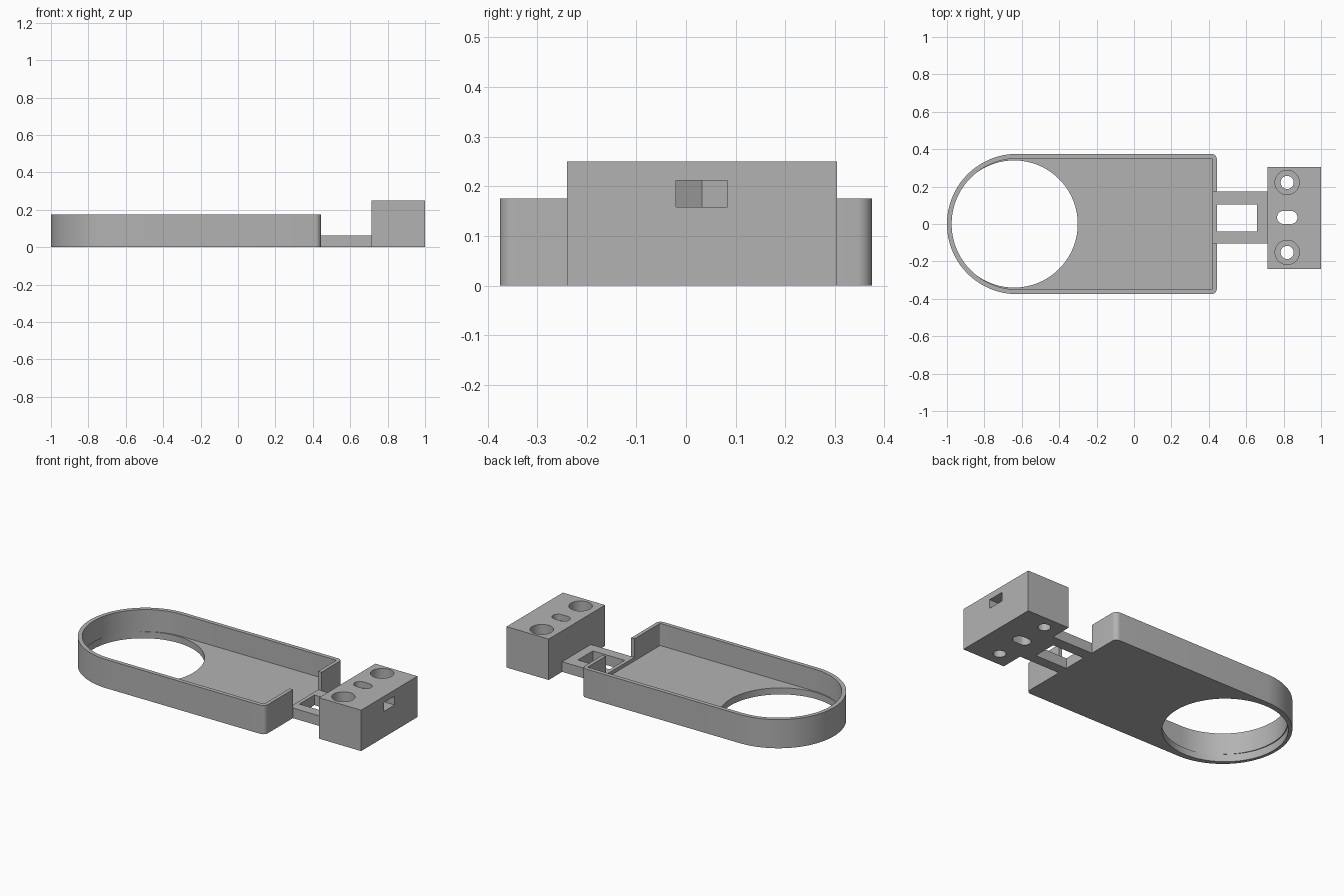
import bpy
import bmesh
from math import sin, cos, pi, radians

cube = bpy.data.objects.get("Cube")
if cube:
    bpy.data.objects.remove(cube, do_unlink=True)

grey = bpy.data.materials.new("matte grey")
grey.use_nodes = True
GREY = (0.45, 0.45, 0.45, 1)
grey.diffuse_color = GREY
grey.node_tree.nodes["Principled BSDF"].inputs["Base Color"].default_value = GREY


def prism(name, outline, z0, z1):
    """Extrude a closed counter-clockwise outline from z0 up to z1."""
    bm = bmesh.new()
    face = bm.faces.new([bm.verts.new((x, y, z0)) for x, y in outline])
    top = bmesh.ops.extrude_face_region(bm, geom=[face])["geom"]
    bmesh.ops.translate(bm, vec=(0, 0, z1 - z0),
                        verts=[v for v in top if isinstance(v, bmesh.types.BMVert)])
    bmesh.ops.recalc_face_normals(bm, faces=bm.faces)
    mesh = bpy.data.meshes.new(name)
    bm.to_mesh(mesh)
    bm.free()
    mesh.materials.append(grey)
    obj = bpy.data.objects.new(name, mesh)
    bpy.context.collection.objects.link(obj)
    return obj


def arc(cx, cy, r, start, end, steps):
    angles = [radians(start + (end - start) * i / steps) for i in range(steps + 1)]
    return [(cx + r * cos(a), cy + r * sin(a)) for a in angles]


def circle(cx, cy, r, steps=64):
    return arc(cx, cy, r, 0, 360, steps)[:-1]


def rect(x0, x1, y0, y1):
    return [(x0, y0), (x1, y0), (x1, y1), (x0, y1)]


def tray_outline(r, right, corner):
    """Half-round left end, straight sides, small rounded right corners."""
    c = right - corner
    return (arc(c, corner - r, corner, -90, 0, 8) + arc(c, r - corner, corner, 0, 90, 8)
            + arc(-0.625, 0, r, 90, 270, 64))


def carve(obj, cutters):
    """Subtract each cutter in turn, then discard it."""
    for cutter in cutters:
        mod = obj.modifiers.new("cut", "BOOLEAN")
        mod.operation = "DIFFERENCE"
        mod.solver = "EXACT"
        mod.object = cutter
        bpy.context.view_layer.objects.active = obj
        bpy.ops.object.modifier_apply(modifier=mod.name)
        bpy.data.objects.remove(cutter, do_unlink=True)


def smooth(obj):
    bpy.ops.object.select_all(action="DESELECT")
    obj.select_set(True)
    bpy.context.view_layer.objects.active = obj
    bpy.ops.object.shade_smooth_by_angle(angle=radians(25))


FLOOR, NECK, RIM, BLOCK = 0.04, 0.062, 0.175, 0.25
GAP = (-0.103, 0.174)
INNER = 0.42

# Tray: shallow pan with a large round opening and a gap in its end wall
tray = prism("tray", tray_outline(0.375, 0.443, 0.03), 0, RIM)
carve(tray, [
    prism("cavity", tray_outline(0.35, INNER, 0.006), FLOOR, 1),
    prism("round_opening", circle(-0.641, 0, 0.34, 96), -1, FLOOR + 0.006),
    prism("wall_gap", rect(INNER, 1, *GAP), -1, 1),
])
smooth(tray)

# Neck: flat bridge with a rectangular window
neck = prism("neck", rect(INNER, 0.715, *GAP), 0, NECK)
carve(neck, [prism("window", rect(0.443, 0.657, -0.04, 0.105), -1, 1)])

# Clamp block: two counterbored screw holes, an oblong slot and a nut pocket
MID = 0.032
SCREW_X = 0.819
block = prism("clamp_block", rect(0.715, 1, MID - 0.272, MID + 0.272), 0, BLOCK)
cutters = []
for side in (-1, 1):
    y = MID + 0.003 + side * 0.187
    cutters.append(prism("screw_hole", circle(SCREW_X, y, 0.035, 48), -1, 1))
    cutters.append(prism("counterbore", circle(SCREW_X, y, 0.065), NECK, 1))
slot = arc(0.839, 0.035, 0.035, -90, 90, 24) + arc(0.8, 0.035, 0.035, 90, 270, 24)
cutters.append(prism("slot", slot, -1, 1))
# pocket runs in from the end face and finishes in a hexagon point
half = 0.052
pocket = [(0.77, MID - half), (1.2, MID - half), (1.2, MID + half),
          (0.77, MID + half), (0.74, MID)]
cutters.append(prism("nut_pocket", pocket, 0.158, 0.212))
carve(block, cutters)
smooth(block)
